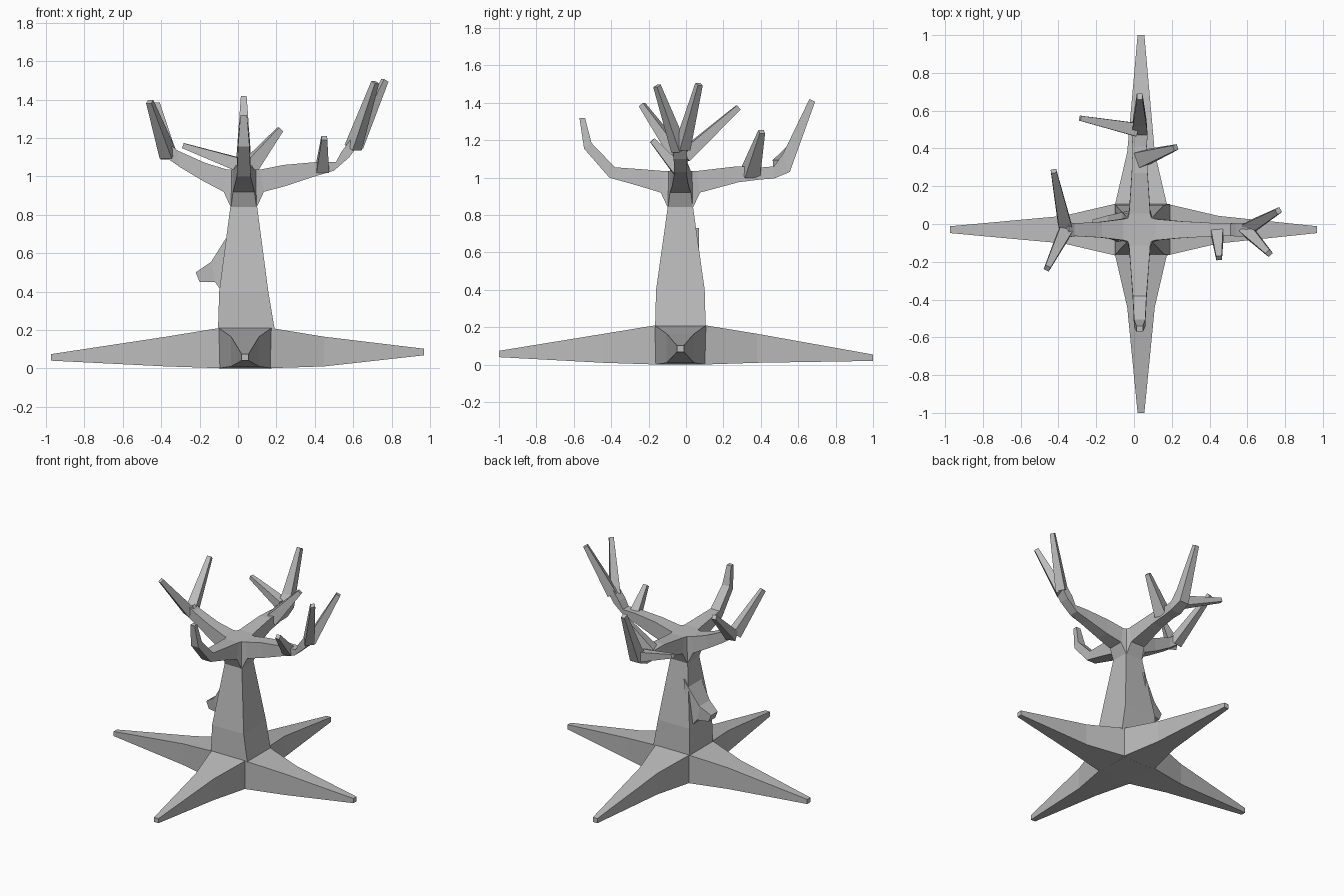
import bpy
import bmesh
from mathutils import Vector

old = bpy.data.objects.get("Cube")
if old:
    bpy.data.objects.remove(old, do_unlink=True)

bark = bpy.data.materials.new("grey bark")
bark.use_nodes = True
GREY = (0.5, 0.5, 0.5, 1)
bark.diffuse_color = GREY
bark.node_tree.nodes["Principled BSDF"].inputs["Base Color"].default_value = GREY

AXIS = Vector((0.03, -0.03, 0))
ROOT_AXIS = Vector((0.037, -0.03, 0))
UP = Vector((0, 0, 1))
LEFT, RIGHT = Vector((1, 0, 0)), Vector((-1, 0, 0))
BACK, FRONT = Vector((0, 1, 0)), Vector((0, -1, 0))


def loft(name, rings):
    """Skin a run of four-cornered rings and cap both ends."""
    bm = bmesh.new()
    loops = [[bm.verts.new(p) for p in ring] for ring in rings]
    for a, b in zip(loops, loops[1:]):
        for i in range(4):
            j = (i + 1) % 4
            bm.faces.new((a[i], a[j], b[j], b[i]))
    bm.faces.new(loops[0][::-1])
    bm.faces.new(loops[-1])
    bmesh.ops.recalc_face_normals(bm, faces=bm.faces)
    mesh = bpy.data.meshes.new(name)
    bm.to_mesh(mesh)
    bm.free()
    mesh.materials.append(bark)
    obj = bpy.data.objects.new(name, mesh)
    bpy.context.collection.objects.link(obj)
    return obj


def arm(name, axis, out, profile):
    """Profile rows: reach and height of underside, then of top, half width."""
    side = UP.cross(out)
    rings = []
    for low, z_low, high, z_high, half in profile:
        under = axis + out * low + UP * z_low
        over = axis + out * high + UP * z_high
        rings.append((under - side * half, under + side * half,
                      over + side * half, over - side * half))
    loft(name, rings)


def tine(name, start, end, thick, thin):
    """Square tapered twig."""
    start, end = Vector(start), Vector(end)
    way = (end - start).normalized()
    side = way.cross(UP).normalized()
    rise = side.cross(way)
    rings = []
    for p, size in ((start, thick), (end, thin)):
        s, r = side * size / 2, rise * size / 2
        rings.append((p - s - r, p + s - r, p + s + r, p - s + r))
    loft(name, rings)


# Trunk: height, x centre, half sizes
trunk = []
for z, cx, hx, hy in ((0, 0.043, 0.115, 0.12), (0.21, 0.043, 0.147, 0.135),
                      (0.4, 0.03, 0.128, 0.13), (0.84, 0.03, 0.07, 0.068),
                      (0.92, 0.03, 0.065, 0.062), (1.035, 0.03, 0.055, 0.055)):
    trunk.append([(cx + sx * hx, -0.03 + sy * hy, z)
                  for sx, sy in ((-1, -1), (1, -1), (1, 1), (-1, 1))])
loft("trunk", trunk)

# Four spreading roots: direction, reach, tip underside
for name, out, reach, tip in (("left_root", LEFT, 0.933, 0.068),
                              ("right_root", RIGHT, 1.012, 0.04),
                              ("back_root", BACK, 1.03, 0.02),
                              ("front_root", FRONT, 0.97, 0.04)):
    arm(name, ROOT_AXIS, out, (
        (0.105, 0, 0.135, 0.21, 0.137),
        (0.41, 0.01, 0.41, 0.165, 0.073),
        (reach, tip, reach, tip + 0.034, 0.018)))

# Main branches share the flared collar at the trunk top
COLLAR = ((0.068, 0.84, 0.05, 1.035, 0.066), (0.105, 0.92, 0.085, 1.035, 0.056))
branches = (
    ("left_branch", LEFT, (
        (0.22, 0.95, 0.21, 1.06, 0.045), (0.37, 1.0, 0.38, 1.075, 0.036),
        (0.47, 1.03, 0.48, 1.075, 0.033), (0.55, 1.1, 0.51, 1.13, 0.036),
        (0.615, 1.19, 0.57, 1.21, 0.035))),
    ("right_branch", RIGHT, (
        (0.21, 0.975, 0.2, 1.07, 0.042), (0.335, 1.05, 0.345, 1.135, 0.034),
        (0.42, 1.11, 0.375, 1.16, 0.04))),
    ("front_branch", FRONT, (
        (0.22, 0.955, 0.21, 1.045, 0.047), (0.38, 1.0, 0.35, 1.055, 0.036),
        (0.515, 1.155, 0.475, 1.185, 0.03), (0.54, 1.32, 0.51, 1.32, 0.017))),
    ("back_branch", BACK, (
        (0.31, 0.975, 0.3, 1.06, 0.042), (0.43, 0.99, 0.44, 1.055, 0.037),
        (0.5, 0.995, 0.5, 1.06, 0.042), (0.585, 1.03, 0.55, 1.13, 0.036),
        (0.72, 1.405, 0.69, 1.42, 0.015))),
)
for name, out, rows in branches:
    arm(name, AXIS, out, COLLAR + rows)

# Forked ends and side twigs
tine("left_tine_back", (0.61, -0.02, 1.16), (0.765, 0.07, 1.5), 0.066, 0.03)
tine("left_tine_front", (0.6, -0.035, 1.15), (0.715, -0.155, 1.49), 0.066, 0.03)
tine("left_twig", (0.44, -0.04, 1.04), (0.45, -0.18, 1.2), 0.066, 0.03)
tine("right_tine_back", (-0.365, -0.01, 1.115), (-0.425, 0.28, 1.375), 0.07, 0.03)
tine("right_tine_front", (-0.365, -0.04, 1.115), (-0.46, -0.235, 1.39), 0.07, 0.03)
tine("back_twig_left", (0.04, 0.345, 1.025), (0.22, 0.405, 1.245), 0.085, 0.03)
tine("back_twig_right", (0.01, 0.5, 1.06), (-0.285, 0.56, 1.16), 0.07, 0.027)

# Broken stub on the trunk's right side
arm("stub", Vector((0.03, -0.015, 0)), RIGHT, (
    (0.1, 0.38, 0.06, 0.73, 0.085),
    (0.15, 0.45, 0.17, 0.555, 0.06),
    (0.23, 0.45, 0.25, 0.5, 0.038)))
